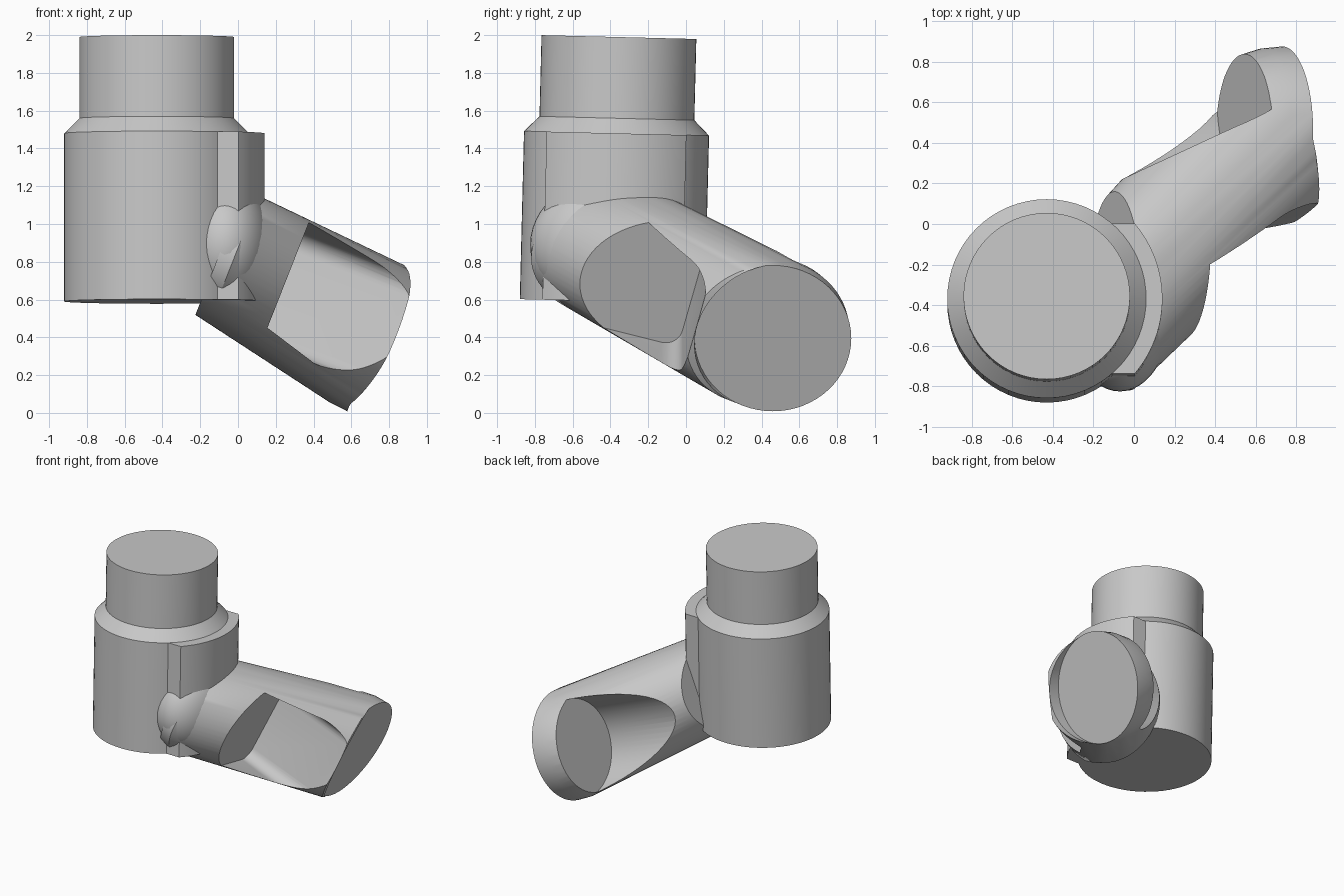
import bpy, bmesh, math
from mathutils import Matrix, Vector

if "Cube" in bpy.data.objects:
    bpy.data.objects.remove(bpy.data.objects["Cube"])

grey = bpy.data.materials.new("plain_grey")
grey.use_nodes = True
grey.diffuse_color = (0.58, 0.58, 0.58, 1)
grey.node_tree.nodes["Principled BSDF"].inputs["Base Color"].default_value = (0.58, 0.58, 0.58, 1)


def make(name, bm, matrix):
    bmesh.ops.recalc_face_normals(bm, faces=bm.faces)
    mesh = bpy.data.meshes.new(name)
    bm.to_mesh(mesh)
    bm.free()
    mesh.transform(matrix)
    mesh.materials.append(grey)
    obj = bpy.data.objects.new(name, mesh)
    bpy.context.collection.objects.link(obj)
    return obj


def activate(obj):
    bpy.ops.object.select_all(action='DESELECT')
    obj.select_set(True)
    bpy.context.view_layer.objects.active = obj


def smooth(obj):
    activate(obj)
    bpy.ops.object.shade_smooth_by_angle(angle=math.radians(28))


def prism(outline, low, high):
    """Extrude a flat outline along local z."""
    bm = bmesh.new()
    face = bm.faces.new([bm.verts.new((x, y, low)) for x, y in outline])
    top = bmesh.ops.extrude_face_region(bm, geom=[face])["geom"]
    verts = [v for v in top if isinstance(v, bmesh.types.BMVert)]
    bmesh.ops.translate(bm, verts=verts, vec=(0, 0, high - low))
    return bm


def ring(cx, cy, rx, ry, count=64):
    """Ellipse outline."""
    angles = [2 * math.pi * i / count for i in range(count)]
    return [(cx + rx * math.cos(t), cy + ry * math.sin(t)) for t in angles]


def cut(target, cutter):
    cutter.hide_render = True
    mod = target.modifiers.new("cut", 'BOOLEAN')
    mod.operation = 'DIFFERENCE'
    mod.solver = 'EXACT'
    mod.object = cutter
    activate(target)
    bpy.ops.object.modifier_apply(modifier=mod.name)
    bpy.data.objects.remove(cutter)


# Upright stepped hub, leaning slightly backwards
hub_frame = Matrix.Translation((-0.43, -0.39, 0.59)) @ Matrix.Rotation(-0.025, 4, 'X')
bm = bmesh.new()
loops = []
for radius, height in ((0.49, 0), (0.49, 0.89), (0.41, 0.97), (0.41, 1.4)):
    loops.append([bm.verts.new((x, y, height)) for x, y in ring(0, 0, radius, radius)])
for a, b in zip(loops, loops[1:]):
    for i in range(len(a)):
        j = (i + 1) % len(a)
        bm.faces.new((a[i], a[j], b[j], b[i]))
bm.faces.new(loops[0])
bm.faces.new(loops[-1])
smooth(make("stepped_hub", bm, hub_frame))

# Curved mounting pad on the side of the hub
half = math.asin(0.37 / 0.57)
arc = [(0.57 * math.cos(t), 0.57 * math.sin(t))
       for t in (half * (i / 12 - 1) for i in range(25))]
pad = prism([(0.1, -0.37)] + arc + [(0.1, 0.37)], 0, 0.89)
smooth(make("mounting_pad", pad, hub_frame))

# Rounded knuckle where the arm meets the hub
bm = bmesh.new()
bmesh.ops.create_uvsphere(bm, u_segments=48, v_segments=24, radius=1)
smooth(make("root_knuckle", bm, Matrix.Translation((-0.07, -0.45, 0.89))
            @ Matrix.Diagonal((0.25, 0.375, 0.34, 1))))

# Arm frame: local x is sideways, y is up the end disc, z is out along the arm
tilt = math.radians(21.5)
side = Vector((0, 1, 0))
out = Vector((math.cos(tilt), 0, -math.sin(tilt)))
up = out.cross(side)
arm_frame = Matrix((side, up, out)).transposed().to_4x4()
end_x, end_y, end_z = 0.46, 0.635, 0.535

# Arm body: hull from the rounded root to the round end
bm = bmesh.new()
sections = (
    (ring(-0.33, 0.755, 0.49, 0.355), -0.4),
    (ring(-0.33, 0.755, 0.49, 0.355), -0.32),
    (ring(end_x, end_y, 0.37, 0.37), 0.31),
    (ring(end_x, end_y, 0.405, 0.405), 0.43),
    (ring(end_x, end_y, 0.415, 0.415), end_z),
)
for outline, z in sections:
    for x, y in outline:
        bm.verts.new((x, y, z))
# Raised lip along one side of the end
for i in range(1, 32):
    t = math.radians(100 + 140 * i / 32)
    lift = math.sin(math.pi * i / 32)
    r = 0.415 + 0.045 * lift
    bm.verts.new((end_x + r * math.cos(t), end_y + r * math.sin(t), end_z + 0.1 * lift))
hull = bmesh.ops.convex_hull(bm, input=bm.verts)
loose = {v for v in hull["geom_interior"] + hull["geom_unused"]
         if isinstance(v, bmesh.types.BMVert) and v.is_valid and not v.link_faces}
bmesh.ops.delete(bm, geom=list(loose), context='VERTS')
arm = make("arm", bm, arm_frame)

# Recess the end disc behind the lip
cut(arm, make("disc_cutter", prism(ring(end_x, end_y, 0.415, 0.415), end_z, 1.2), arm_frame))

# Front pocket: rounded slot running out through the end
corner, depth, tall = 0.09, 0.9, 0.32
slot = [(-depth, -tall)]
for sign, start in ((-1, -90), (1, 0)):
    for i in range(9):
        t = math.radians(start + 90 * i / 8)
        slot.append((-corner + corner * math.cos(t),
                     sign * (tall - corner) + corner * math.sin(t)))
slot.append((-depth, tall))
turn = Matrix.Translation((0.04, 0.68, 0)) @ Matrix.Rotation(math.radians(-15), 4, 'Z')
cut(arm, make("front_cutter", prism(slot, -0.02, 1.2), arm_frame @ turn))

# Back pocket: round trough stopping at the end disc
cut(arm, make("back_cutter", prism(ring(0.62, 0.635, 0.4, 0.37), -0.8, 0.335), arm_frame))
smooth(arm)
